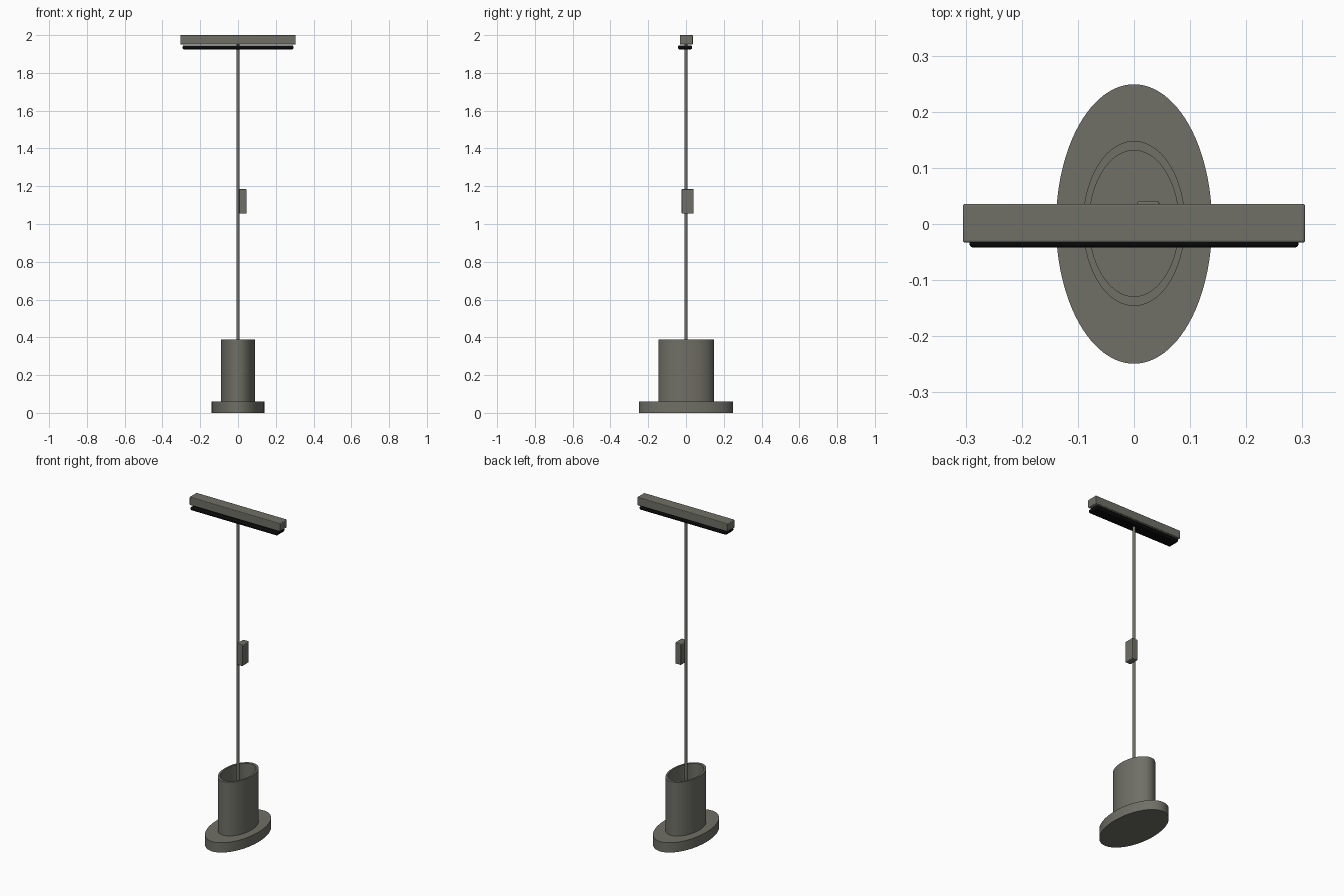
import bpy, bmesh, math
from mathutils import Matrix, Vector

cube = bpy.data.objects.get("Cube")
if cube:
    bpy.data.objects.remove(cube, do_unlink=True)


def material(name, rgb):
    m = bpy.data.materials.new(name)
    m.use_nodes = True
    colour = (*rgb, 1.0)
    m.diffuse_color = colour
    m.node_tree.nodes["Principled BSDF"].inputs["Base Color"].default_value = colour
    return m


grey = material("warm grey metal", (0.16, 0.16, 0.135))
black = material("black diffuser", (0.003, 0.003, 0.003))


def finish(bm, name, mat):
    bmesh.ops.recalc_face_normals(bm, faces=bm.faces)
    mesh = bpy.data.meshes.new(name)
    bm.to_mesh(mesh)
    bm.free()
    mesh.materials.append(mat)
    ob = bpy.data.objects.new(name, mesh)
    bpy.context.collection.objects.link(ob)
    bpy.ops.object.select_all(action="DESELECT")
    ob.select_set(True)
    bpy.context.view_layer.objects.active = ob
    bpy.ops.object.shade_smooth_by_angle(angle=math.radians(35))
    return ob


def box(name, low, high, mat, bevel):
    low, high = Vector(low), Vector(high)
    bm = bmesh.new()
    bmesh.ops.create_cube(bm, size=1, matrix=Matrix.Translation((low + high) / 2)
                          @ Matrix.Diagonal((*(high - low), 1)))
    ob = finish(bm, name, mat)
    mod = ob.modifiers.new("soft edges", "BEVEL")
    mod.width, mod.segments = bevel, 3
    return ob


def elliptic(name, profile, mat, y=0.0, sides=96):
    """Loft a list of (x radius, y radius, z) ellipses, capping both ends."""
    bm = bmesh.new()
    rings = []
    for rx, ry, z in profile:
        angles = [2 * math.pi * i / sides for i in range(sides)]
        rings.append([bm.verts.new((rx * math.cos(a), y + ry * math.sin(a), z)) for a in angles])
    for a, b in zip(rings, rings[1:]):
        for i in range(sides):
            j = (i + 1) % sides
            bm.faces.new((a[i], a[j], b[j], b[i]))
    bm.faces.new(rings[0])
    bm.faces.new(rings[-1])
    return finish(bm, name, mat)


# Oval foot and the open sleeve standing on it
elliptic("base_plate", [(0.139, 0.249, 0), (0.139, 0.249, 0.06)], grey)
elliptic("base_sleeve", [(0.091, 0.147, 0.06), (0.091, 0.147, 0.388),
                         (0.080, 0.130, 0.388), (0.080, 0.130, 0.062)], grey, y=0.001)

# Slim stem and the switch box on its left side
elliptic("stem", [(0.008, 0.008, 0.06), (0.008, 0.008, 1.955)], grey, sides=32)
box("switch_box", (0.006, -0.023, 1.055), (0.045, 0.041, 1.185), grey, 0.004)

# Lamp head with the dark strip below it
box("lamp_head", (-0.305, -0.033, 1.95), (0.305, 0.036, 2.0), grey, 0.004)
box("light_strip", (-0.293, -0.042, 1.925), (0.293, 0.032, 1.945), black, 0.006)
